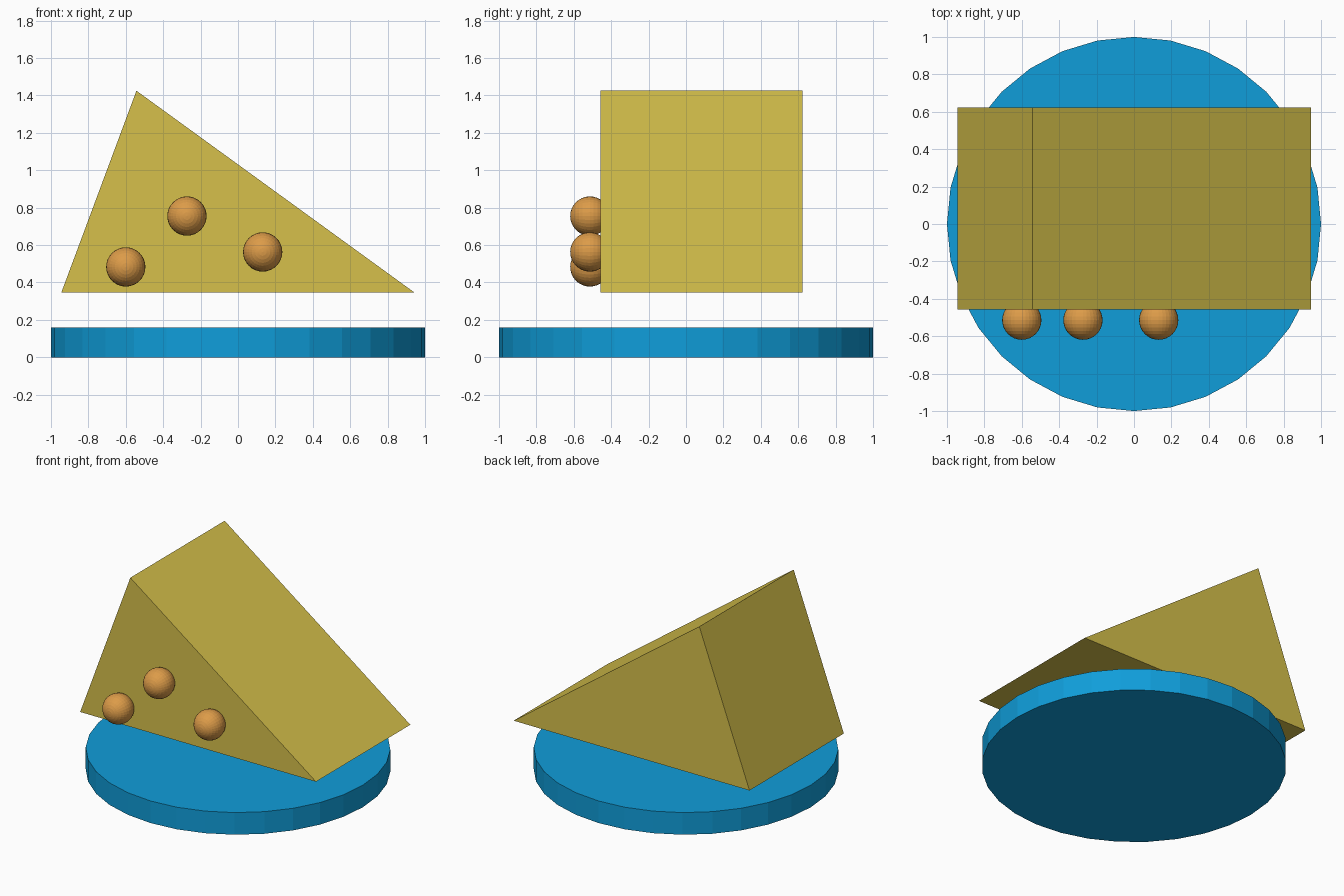
import bpy, bmesh, math
from mathutils import Matrix

if "Cube" in bpy.data.objects:
    bpy.data.objects.remove(bpy.data.objects["Cube"])


def material(name, rgb):
    m = bpy.data.materials.new(name)
    m.diffuse_color = (*rgb, 1.0)
    m.use_nodes = True
    m.node_tree.nodes["Principled BSDF"].inputs["Base Color"].default_value = m.diffuse_color
    return m


BLUE = material("plate blue", (0.005, 0.34, 0.70))
YELLOW = material("cheese yellow", (0.67, 0.53, 0.07))
ORANGE = material("orange", (0.72, 0.33, 0.066))


def make_object(name, bm, mat):
    bmesh.ops.recalc_face_normals(bm, faces=bm.faces)
    mesh = bpy.data.meshes.new(name)
    bm.to_mesh(mesh)
    bm.free()
    mesh.materials.append(mat)
    obj = bpy.data.objects.new(name, mesh)
    bpy.context.collection.objects.link(obj)
    return obj


# round plate, 32 flat sides
bm = bmesh.new()
bmesh.ops.create_cone(bm, cap_ends=True, segments=32, radius1=1.0, radius2=1.0,
                      depth=0.16, matrix=Matrix.Translation((0, 0, 0.08)))
make_object("plate", bm, BLUE)

# wedge: triangular profile extruded front to back, hovering above the plate
FRONT, BACK = -0.457, 0.623
profile = [(-0.945, 0.345), (0.945, 0.345), (-0.543, 1.425)]
bm = bmesh.new()
face = bm.faces.new([bm.verts.new((x, FRONT, z)) for x, z in profile])
ext = bmesh.ops.extrude_face_region(bm, geom=[face], use_keep_orig=True)
bmesh.ops.translate(bm, vec=(0, BACK - FRONT, 0),
                    verts=[v for v in ext["geom"] if isinstance(v, bmesh.types.BMVert)])
make_object("cheese_wedge", bm, YELLOW)

# balls set into the front face, poles pointing forward
for i, (x, z) in enumerate([(-0.6, 0.483), (-0.273, 0.755), (0.132, 0.563)], 1):
    bm = bmesh.new()
    bmesh.ops.create_uvsphere(
        bm, u_segments=32, v_segments=16, radius=0.105,
        matrix=Matrix.Translation((x, -0.514, z)) @ Matrix.Rotation(math.pi / 2, 4, 'X'))
    make_object(f"ball_{i}", bm, ORANGE)
